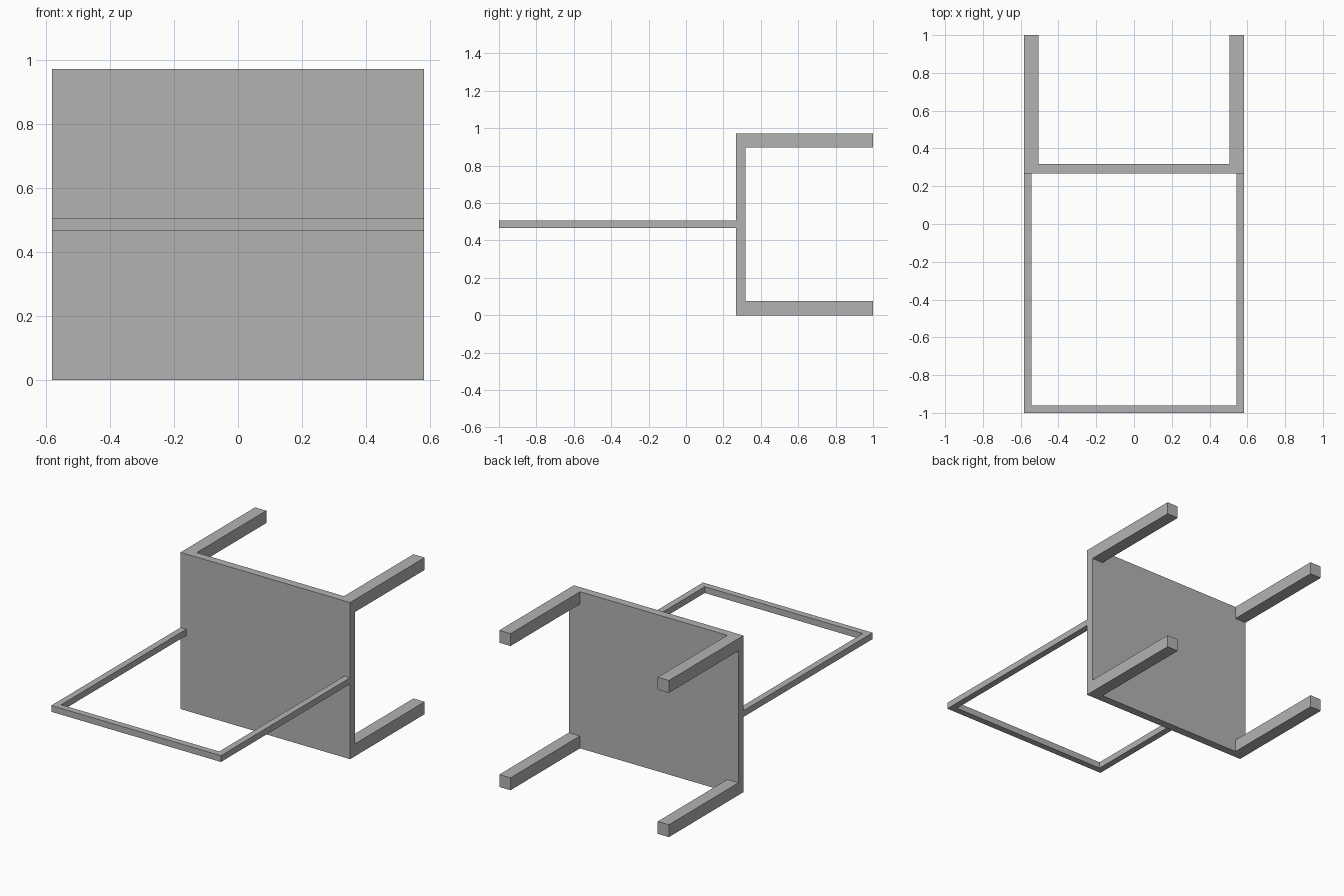
import bpy
import bmesh

cube = bpy.data.objects.get("Cube")
if cube:
    bpy.data.objects.remove(cube, do_unlink=True)

# Single matte grey
grey = bpy.data.materials.new("grey")
grey.use_nodes = True
color = (0.45, 0.45, 0.45, 1.0)
grey.diffuse_color = color
grey.node_tree.nodes["Principled BSDF"].inputs["Base Color"].default_value = color


def extrude_y(bm, faces, length, keep=False):
    """Extrude faces along +y and return the new end faces."""
    geom = bmesh.ops.extrude_face_region(bm, geom=faces, use_keep_orig=keep)["geom"]
    verts = [g for g in geom if isinstance(g, bmesh.types.BMVert)]
    bmesh.ops.translate(bm, verts=verts, vec=(0, length, 0))
    return [g for g in geom if isinstance(g, bmesh.types.BMFace)]


def slab_with_arms(name, xs, zs, y_front, y_back, y_end):
    """Slab split into cells, with its corner cells drawn out into square arms."""
    bm = bmesh.new()
    grid = [[bm.verts.new((x, y_front, z)) for z in zs] for x in xs]
    cells = [bm.faces.new((grid[i][j], grid[i + 1][j], grid[i + 1][j + 1], grid[i][j + 1]))
             for i in range(len(xs) - 1) for j in range(len(zs) - 1)]
    back = extrude_y(bm, cells, y_back - y_front, keep=True)

    # A corner cell touches both an outer x and an outer z edge
    def is_corner(face):
        c = face.calc_center_median()
        return not (xs[1] < c.x < xs[-2]) and (len(zs) == 2 or not (zs[1] < c.z < zs[-2]))

    extrude_y(bm, [f for f in back if is_corner(f)], y_end - y_back)
    bmesh.ops.recalc_face_normals(bm, faces=bm.faces[:])
    mesh = bpy.data.meshes.new(name)
    bm.to_mesh(mesh)
    bm.free()
    mesh.materials.append(grey)
    obj = bpy.data.objects.new(name, mesh)
    bpy.context.collection.objects.link(obj)
    return obj


half, height = 0.583, 0.973
leg, bar = 0.077, 0.04

# Upright seat panel with four legs pointing back
slab_with_arms("seat_and_legs",
               [-half, leg - half, half - leg, half],
               [0, leg, height - leg, height],
               0.268, 0.318, 1.0)

# Thin open frame: front bar with two side bars meeting the panel
slab_with_arms("backrest_frame",
               [-half, bar - half, half - bar, half],
               [0.467, 0.506],
               -1.0, bar - 1.0, 0.268)
